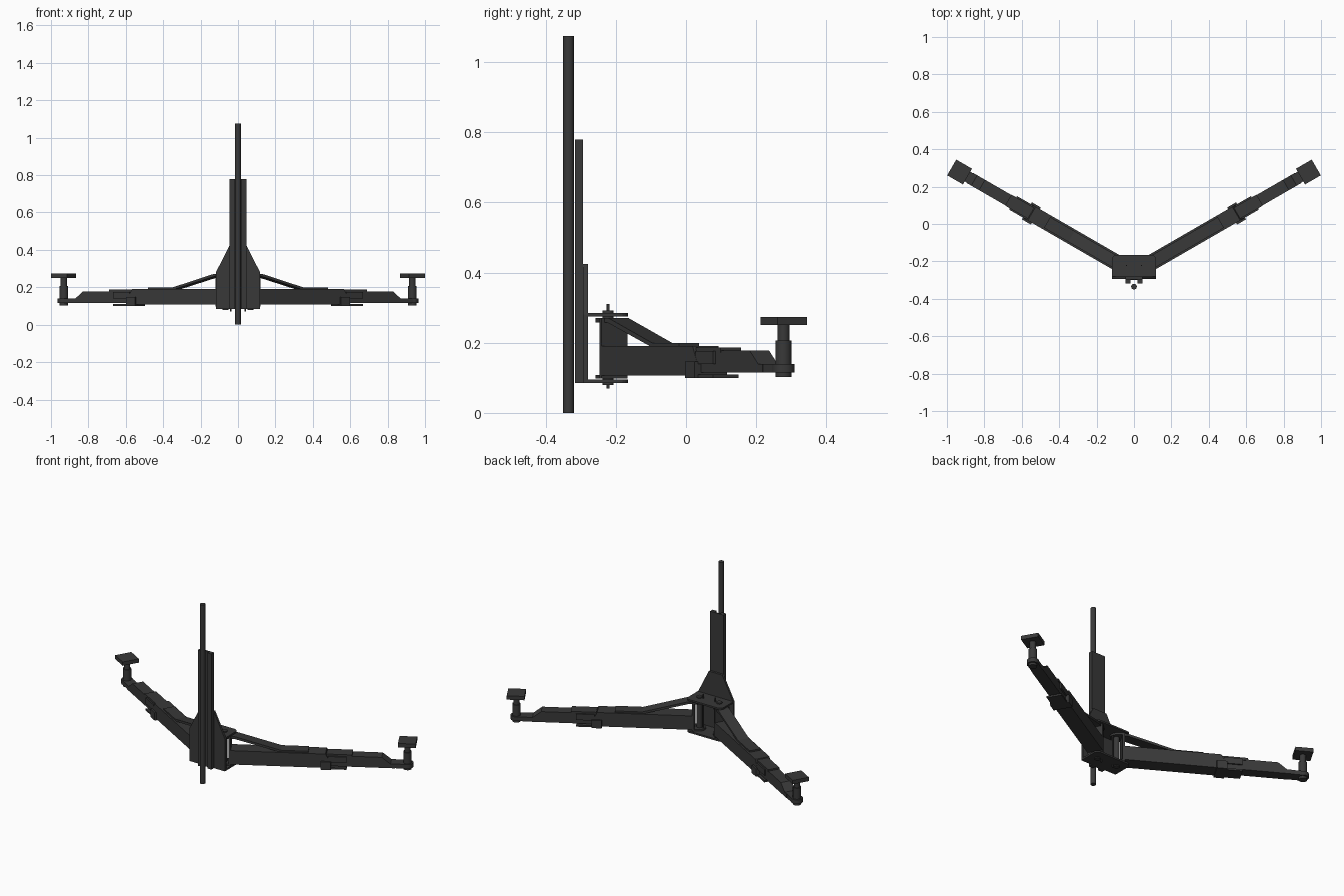
import bpy, bmesh, math
from mathutils import Matrix, Vector

old = bpy.data.objects.get("Cube")
if old:
    bpy.data.objects.remove(old, do_unlink=True)

steel = bpy.data.materials.new("dark grey steel")
steel.use_nodes = True
colour = (0.04, 0.04, 0.04, 1)
steel.diffuse_color = colour
steel.node_tree.nodes["Principled BSDF"].inputs["Base Color"].default_value = colour

IDENT = Matrix.Identity(4)


def finish(name, bm, frame):
    bm.transform(frame)
    bmesh.ops.recalc_face_normals(bm, faces=bm.faces)
    mesh = bpy.data.meshes.new(name)
    bm.to_mesh(mesh)
    bm.free()
    mesh.materials.append(steel)
    obj = bpy.data.objects.new(name, mesh)
    bpy.context.collection.objects.link(obj)
    return obj


def prism(name, points, low, high, axis="z", frame=IDENT):
    """Extrude a closed outline; axis z takes xy points, axis y takes xz points."""
    bm = bmesh.new()
    place = (lambda a, b, h: (a, b, h)) if axis == "z" else (lambda a, b, h: (a, h, b))
    face = bm.faces.new([bm.verts.new(place(a, b, low)) for a, b in points])
    new = bmesh.ops.extrude_face_region(bm, geom=[face])["geom"]
    move = Vector(place(0, 0, high - low))
    bmesh.ops.translate(bm, vec=move, verts=[v for v in new if isinstance(v, bmesh.types.BMVert)])
    return finish(name, bm, frame)


def box(name, x, y, z, frame=IDENT):
    outline = [(x[0], y[0]), (x[1], y[0]), (x[1], y[1]), (x[0], y[1])]
    return prism(name, outline, z[0], z[1], "z", frame)


def cylinder(name, x, y, radius, z, frame=IDENT, sides=24):
    bm = bmesh.new()
    bmesh.ops.create_cone(bm, cap_ends=True, segments=sides, radius1=radius, radius2=radius,
                          depth=z[1] - z[0],
                          matrix=Matrix.Translation((x, y, (z[0] + z[1]) / 2)))
    for f in bm.faces:
        f.smooth = len(f.verts) == 4
    for e in bm.edges:
        e.smooth = all(f.smooth for f in e.link_faces)
    return finish(name, bm, frame)


def mirrored(points):
    return points + [(-a, b) for a, b in reversed(points)]


# Mast: lifting rod, channel rail and tapered gusset
cylinder("lifting_rod", 0, -0.335, 0.015, (0, 1.075))
rail = mirrored([(0.018, -0.30), (0.018, -0.317), (0.045, -0.317), (0.045, -0.293)])
prism("mast_rail", rail, 0.085, 0.78)
gusset = mirrored([(0.118, 0.085), (0.118, 0.28), (0.045, 0.425)])
prism("mast_gusset", gusset, -0.293, -0.28, "y")

# Hinge plates above and below the arm roots
corner = [(0.093 + 0.025 * math.cos(a), -0.19 + 0.025 * math.sin(a))
          for a in [math.pi / 8 * i for i in range(5)]]
plate = mirrored([(0.118, -0.28)] + corner)
prism("upper_hinge_plate", plate, 0.275, 0.285)
prism("lower_hinge_plate", plate, 0.085, 0.095)

# Swinging arms: local x runs outward along the arm from its hinge
for side, sign in (("left", 1), ("right", -1)):
    angle = math.radians(30 if sign > 0 else 150)
    arm = Matrix.Translation((sign * 0.066, -0.222, 0)) @ Matrix.Rotation(angle, 4, "Z")

    def n(part):
        return side + "_" + part

    # Hinge pin and bolts
    cylinder(n("hinge_pin"), 0, 0, 0.016, (0.08, 0.292), arm)
    cylinder(n("hinge_bolt"), sign * 0.04, -0.222, 0.004, (0.07, 0.31), sides=12)

    # Arm root: end plate and tabs around the pin
    box(n("root_plate"), (0.025, 0.037), (-0.0425, 0.0425), (0.1, 0.268), arm)
    tab = [(0.037, -0.0425), (0.037, 0.0425)] + [
        (-0.036 * math.sin(a), 0.036 * math.cos(a)) for a in [math.pi * i / 10 for i in range(11)]]
    prism(n("upper_root_tab"), tab, 0.258, 0.27, "z", arm)
    prism(n("lower_root_tab"), tab, 0.098, 0.108, "z", arm)

    # Main tube with its diagonal brace strap
    main = [(0.03, 0.107), (0.58, 0.107), (0.58, 0.145), (0.555, 0.19), (0.03, 0.19)]
    prism(n("main_tube"), main, -0.0425, 0.0425, "y", arm)
    strap = [(0.03, 0.27), (0.06, 0.27), (0.31, 0.199), (0.46, 0.199),
             (0.46, 0.189), (0.30, 0.189), (0.055, 0.257), (0.03, 0.257)]
    prism(n("brace_strap"), strap, -0.033, 0.033, "y", arm)

    # Sliding collar at the end of the main tube
    box(n("collar"), (0.53, 0.585), (-0.053, 0.053), (0.1, 0.147), arm)
    box(n("collar_floor"), (0.53, 0.67), (-0.042, 0.042), (0.1, 0.11), arm)
    for y in (-0.042, 0.034):
        box(n("collar_cheek"), (0.57, 0.67), (y, y + 0.008), (0.14, 0.176), arm)
    box(n("collar_bridge"), (0.56, 0.70), (-0.034, 0.034), (0.172, 0.187), arm)

    # Extension tube with sloped nose running into the foot
    slide = [(0.5, 0.115), (0.935, 0.115), (0.935, 0.14), (0.91, 0.14), (0.862, 0.178), (0.5, 0.178)]
    prism(n("extension_tube"), slide, -0.032, 0.032, "y", arm)
    box(n("foot_plate"), (0.92, 1.0), (-0.03, 0.03), (0.115, 0.14), arm)
    cylinder(n("foot_ring"), 1.0, 0, 0.032, (0.115, 0.14), arm)

    # Adjustable support pad
    cylinder(n("pad_sleeve"), 1.0, 0, 0.023, (0.102, 0.206), arm)
    cylinder(n("pad_stem"), 1.0, 0, 0.017, (0.2, 0.252), arm)
    box(n("support_pad"), (0.952, 1.049), (-0.0485, 0.0485), (0.25, 0.273), arm)
